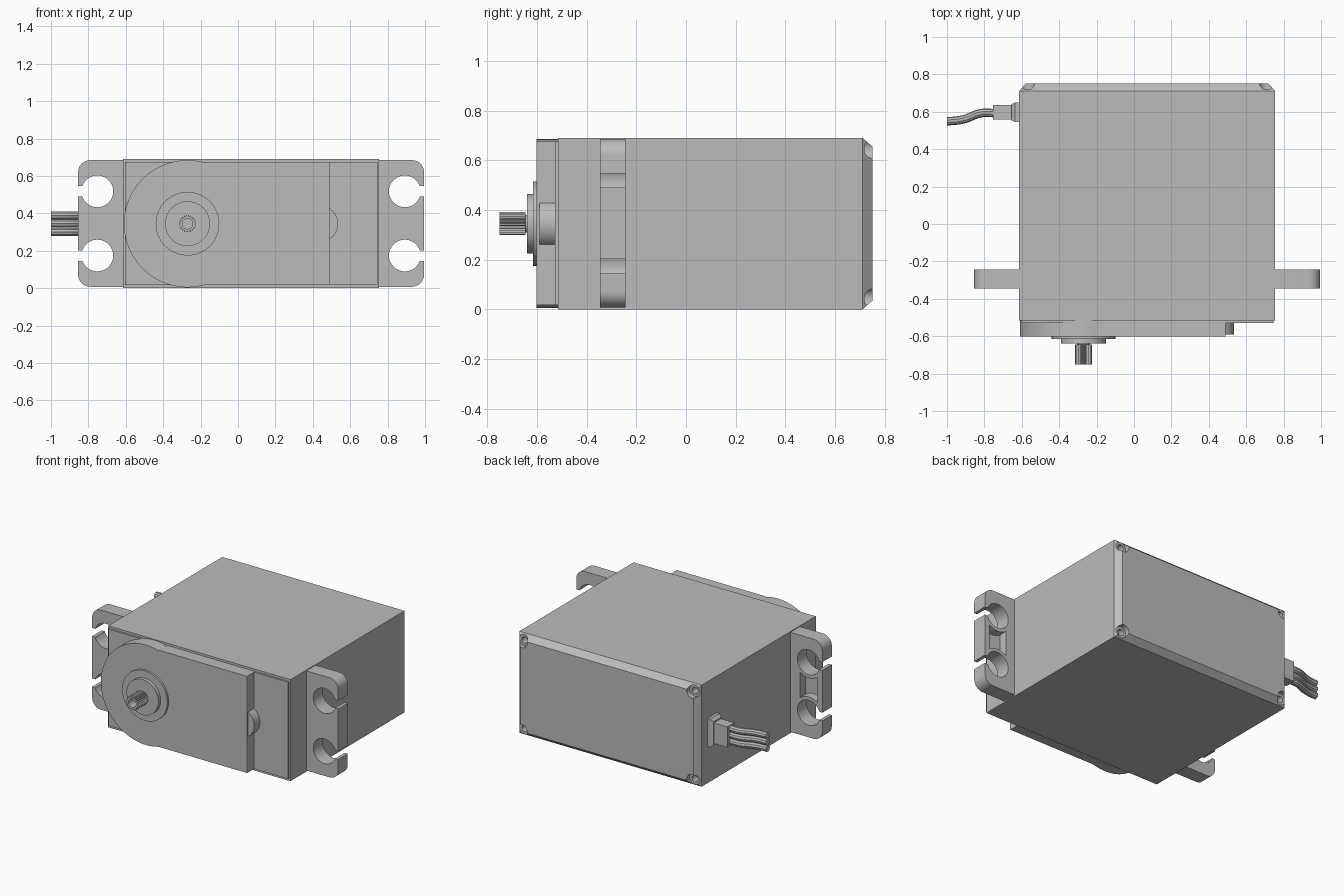
import bpy, bmesh, math
from mathutils import Vector

cube = bpy.data.objects.get("Cube")
if cube:
    bpy.data.objects.remove(cube, do_unlink=True)

GREY = (0.5, 0.5, 0.5, 1)
mat = bpy.data.materials.new("grey plastic")
mat.use_nodes = True
mat.diffuse_color = GREY
mat.node_tree.nodes["Principled BSDF"].inputs["Base Color"].default_value = GREY

MID_Z = 0.345
SHAFT_X = -0.27


def smooth(obj):
    bpy.ops.object.select_all(action="DESELECT")
    obj.select_set(True)
    bpy.context.view_layer.objects.active = obj
    bpy.ops.object.shade_smooth_by_angle(angle=math.radians(30))


def loft(name, rings, axis="y"):
    """Join equal-length outlines placed along an axis and cap both ends."""
    bm = bmesh.new()
    loops = []
    for pts, t in rings:
        place = (lambda a, b: (a, t, b)) if axis == "y" else (lambda a, b: (t, a, b))
        loops.append([bm.verts.new(place(a, b)) for a, b in pts])
    n = len(loops[0])
    for low, high in zip(loops, loops[1:]):
        for i in range(n):
            j = (i + 1) % n
            bm.faces.new((low[i], low[j], high[j], high[i]))
    bm.faces.new(loops[0])
    bm.faces.new(loops[-1])
    bmesh.ops.recalc_face_normals(bm, faces=bm.faces)
    mesh = bpy.data.meshes.new(name)
    bm.to_mesh(mesh)
    bm.free()
    obj = bpy.data.objects.new(name, mesh)
    bpy.context.collection.objects.link(obj)
    mesh.materials.append(mat)
    smooth(obj)
    return obj


def rect(a0, a1, b0, b1):
    return [(a0, b0), (a1, b0), (a1, b1), (a0, b1)]


def arc(cx, cz, r, start, end, n):
    angles = [math.radians(start + (end - start) * i / n) for i in range(n + 1)]
    return [(cx + r * math.cos(a), cz + r * math.sin(a)) for a in angles]


def circle(cx, cz, r, n=32):
    return arc(cx, cz, r, 0, 360, n)[:-1]


def cut(obj, cutter):
    cutter.hide_render = True
    mod = obj.modifiers.new("cut", "BOOLEAN")
    mod.operation = "DIFFERENCE"
    mod.solver = "EXACT"
    mod.object = cutter
    bpy.ops.object.select_all(action="DESELECT")
    bpy.context.view_layer.objects.active = obj
    obj.select_set(True)
    bpy.ops.object.modifier_apply(modifier=mod.name)
    bpy.data.objects.remove(cutter, do_unlink=True)


# Main case with a chamfered rear cover
X0, X1, Z0, Z1 = -0.615, 0.755, 0.0, 0.69
case = loft("case", [
    (rect(X0, X1, Z0, Z1), -0.515),
    (rect(X0, X1, Z0, Z1), 0.71),
    (rect(X0 + 0.035, X1 - 0.035, Z0 + 0.035, Z1 - 0.035), 0.75)])

# Screw pockets in the rear corners
for x in (X0 + 0.045, X1 - 0.045):
    for z in (Z0 + 0.045, Z1 - 0.045):
        cut(case, loft("pocket_cutter", [(circle(x, z, 0.04, 24), 0.718),
                                         (circle(x, z, 0.04, 24), 0.8)]))
        cut(case, loft("screw_cutter", [(circle(x, z, 0.022, 16), 0.66),
                                        (circle(x, z, 0.022, 16), 0.8)]))
smooth(case)

# Front lid
loft("front_lid", [(rect(-0.605, 0.745, 0.018, 0.675), -0.5),
                   (rect(-0.605, 0.745, 0.018, 0.675), -0.528)])

# Raised gear housing with a round end
housing = arc(SHAFT_X, MID_Z, 0.34, 75, 285, 48)
housing += [(-0.16, 0.018), (0.49, 0.018), (0.49, 0.675), (-0.16, 0.675)]
loft("gear_housing", [(housing, -0.51), (housing, -0.602)])
bump = arc(0.435, MID_Z, 0.1, -60, 60, 16)
loft("housing_bump", [(bump, -0.51), (bump, -0.59)])

# Bearing collar and output shaft
for name, r, front in (("outer_collar", 0.17, -0.616), ("inner_collar", 0.12, -0.64),
                       ("shaft_neck", 0.035, -0.655)):
    ring = circle(SHAFT_X, MID_Z, r, 48)
    loft(name, [(ring, -0.59), (ring, front)])
teeth = 24
spline = []
for i in range(teeth * 2):
    r = 0.047 if i % 2 else 0.04
    a = math.pi * i / teeth
    spline.append((SHAFT_X + r * math.cos(a), MID_Z + r * math.sin(a)))
bore = circle(SHAFT_X, MID_Z, 0.028, teeth * 2)
loft("output_shaft", [(spline, -0.645), (spline, -0.75), (bore, -0.75), (bore, -0.69)])

# Mounting ears with open screw slots and a rear recess
for name, side, inner, outer in (("right_ear", -1, -0.6, -0.855),
                                 ("left_ear", 1, 0.74, 0.995)):
    r = 0.065
    rim = outer - side * r
    outline = [(inner, 0.008)]
    for z, start, end in ((0.008 + r, -90, 0), (0.685 - r, 0, 90)):
        outline += [(rim + side * (x - rim), y) for x, y in arc(rim, z, r, start, end, 8)]
    outline.append((inner, 0.685))
    ear = loft(name, [(outline, -0.345), (outline, -0.243)])
    hole_x = outer - side * 0.103
    recess = loft("recess_cutter", [
        (rect(hole_x - 0.065, hole_x + 0.065, 0.2, 0.49), -0.3),
        (rect(hole_x - 0.065, hole_x + 0.065, 0.2, 0.49), -0.2)])
    for z in (0.175, 0.518):
        keep = circle(hole_x, z, 0.108)
        cut(recess, loft("wall_cutter", [(keep, -0.5), (keep, -0.1)]))
    cut(ear, recess)
    for z in (0.175, 0.518):
        hole = circle(hole_x, z, 0.085)
        cut(ear, loft("hole_cutter", [(hole, -0.4), (hole, -0.2)]))
        slot = rect(min(hole_x, hole_x + side * 0.2), max(hole_x, hole_x + side * 0.2),
                    z - 0.028, z + 0.028)
        cut(ear, loft("slot_cutter", [(slot, -0.4), (slot, -0.2)]))
    smooth(ear)

# Cable strain relief
loft("cable_flange", [(rect(0.545, 0.65, 0.25, 0.44), -0.6),
                      (rect(0.545, 0.65, 0.25, 0.44), -0.635),
                      (rect(0.555, 0.64, 0.265, 0.425), -0.655)], "x")
loft("cable_grip", [(rect(0.56, 0.635, 0.275, 0.415), -0.64),
                    (rect(0.56, 0.635, 0.275, 0.415), -0.755)], "x")

# Three side-by-side wires
path = [(-0.74, 0.593), (-0.82, 0.592), (-0.91, 0.56), (-1.0, 0.55)]
for i, name in enumerate(("lower_wire", "middle_wire", "upper_wire")):
    curve = bpy.data.curves.new(name, "CURVE")
    curve.dimensions = "3D"
    curve.bevel_depth = 0.0225
    curve.bevel_resolution = 3
    curve.use_fill_caps = True
    line = curve.splines.new("BEZIER")
    line.bezier_points.add(len(path) - 1)
    for point, (x, y) in zip(line.bezier_points, path):
        point.co = Vector((x, y, MID_Z + (i - 1) * 0.044))
        point.handle_left_type = point.handle_right_type = "AUTO"
    line.bezier_points[-1].handle_left_type = "FREE"
    line.bezier_points[-1].handle_left = line.bezier_points[-1].co + Vector((0.03, 0, 0))
    curve.materials.append(mat)
    wire = bpy.data.objects.new(name, curve)
    bpy.context.collection.objects.link(wire)
    bpy.ops.object.select_all(action="DESELECT")
    wire.select_set(True)
    bpy.context.view_layer.objects.active = wire
    bpy.ops.object.convert(target="MESH")
    smooth(bpy.context.view_layer.objects.active)
